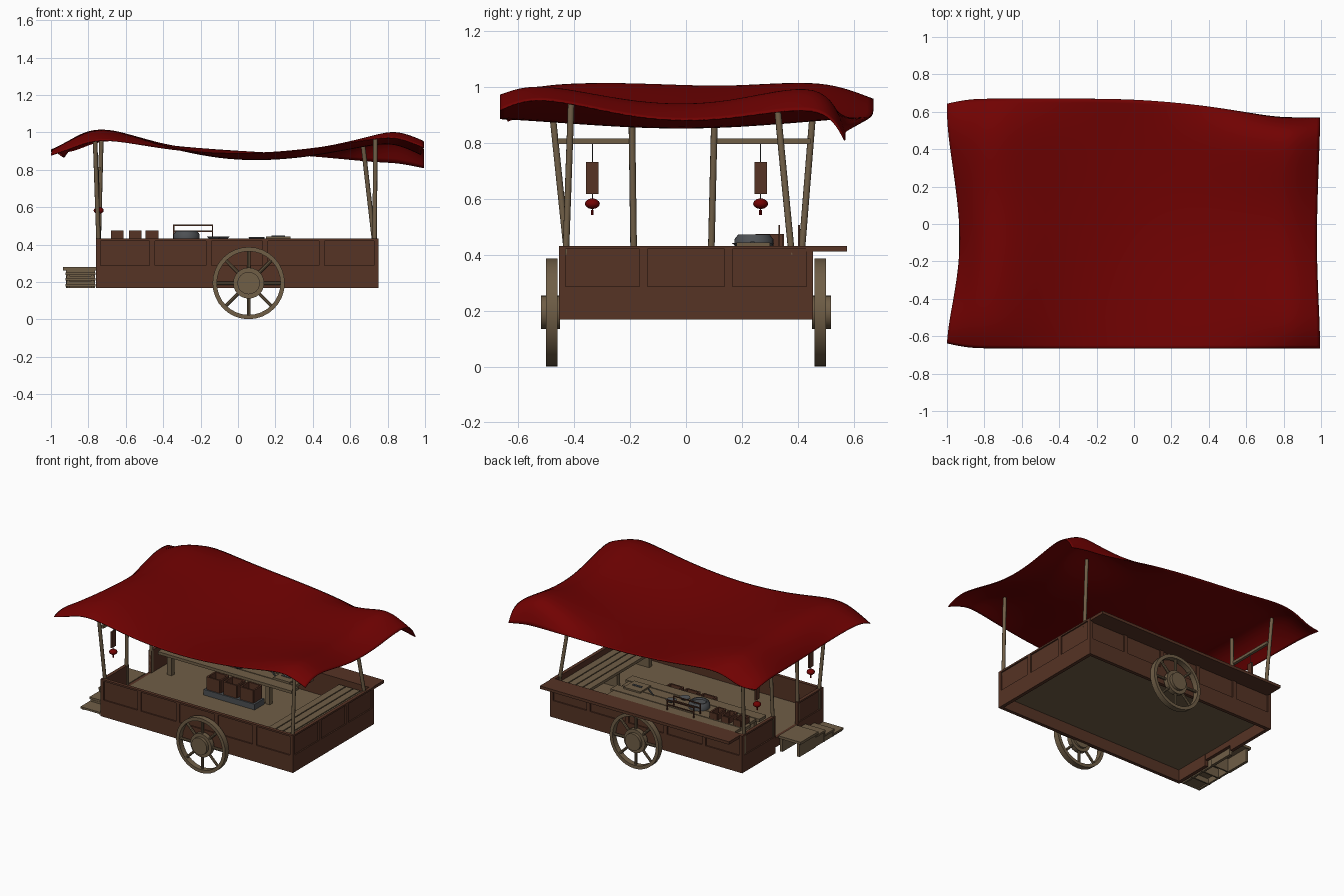
import bpy, bmesh, math
from mathutils import Vector, Matrix

if "Cube" in bpy.data.objects:
    bpy.data.objects.remove(bpy.data.objects["Cube"])


def material(name, r, g, b):
    m = bpy.data.materials.new(name)
    m.use_nodes = True
    m.diffuse_color = (r, g, b, 1)
    bsdf = next(n for n in m.node_tree.nodes if n.type == 'BSDF_PRINCIPLED')
    bsdf.inputs["Base Color"].default_value = (r, g, b, 1)
    return m


BROWN = material("dark brown wood", 0.092, 0.033, 0.018)
WOOD = material("pale worn wood", 0.16, 0.112, 0.062)
RED = material("red cloth", 0.165, 0.0005, 0.0005)
METAL = material("grey metal", 0.075, 0.081, 0.088)


def finish(name, bm, mat, smooth=False):
    me = bpy.data.meshes.new(name)
    bmesh.ops.recalc_face_normals(bm, faces=bm.faces)
    bm.to_mesh(me)
    bm.free()
    me.materials.append(mat)
    ob = bpy.data.objects.new(name, me)
    bpy.context.collection.objects.link(ob)
    if smooth:
        bpy.context.view_layer.objects.active = ob
        ob.select_set(True)
        bpy.ops.object.shade_smooth_by_angle(angle=math.radians(40))
        ob.select_set(False)
    return ob


def add_box(bm, x0, x1, y0, y1, z0, z1):
    mid = Vector((x0 + x1, y0 + y1, z0 + z1)) / 2
    size = Matrix.Diagonal((x1 - x0, y1 - y0, z1 - z0, 1))
    bmesh.ops.create_cube(bm, size=1, matrix=Matrix.Translation(mid) @ size)


def boxes(name, mat, *extents):
    bm = bmesh.new()
    for e in extents:
        add_box(bm, *e)
    return finish(name, bm, mat)


def add_rod(bm, a, b, r, sides=10):
    a, b = Vector(a), Vector(b)
    turn = (b - a).to_track_quat('Z', 'Y').to_matrix().to_4x4()
    bmesh.ops.create_cone(bm, cap_ends=True, segments=sides, radius1=r, radius2=r,
                          depth=(b - a).length, matrix=Matrix.Translation((a + b) / 2) @ turn)


def rod(name, mat, a, b, r, sides=10):
    bm = bmesh.new()
    add_rod(bm, a, b, r, sides)
    return finish(name, bm, mat, True)


def lathe(name, mat, profile, origin, sides=24):
    bm = bmesh.new()
    pts = [bm.verts.new((r, 0, z)) for r, z in profile]
    edges = [bm.edges.new(p) for p in zip(pts, pts[1:])]
    bmesh.ops.spin(bm, geom=pts + edges, axis=(0, 0, 1), cent=(0, 0, 0), steps=sides, angle=math.tau)
    bmesh.ops.remove_doubles(bm, verts=bm.verts, dist=1e-4)
    bmesh.ops.translate(bm, verts=bm.verts, vec=origin)
    return finish(name, bm, mat, True)


# Cart body: walls with shallow recessed panels between rails and stiles
BASE, TOP, LIP, DEEP = 0.168, 0.432, 0.009, 0.024


def panel_wall(name, start, end, out, panels):
    """Wall along local u, from start to end; out maps (u, depth) to x, y."""
    bm = bmesh.new()
    step = (end - start) / panels
    add_box(bm, start, end, LIP, DEEP, BASE, TOP)
    add_box(bm, start, end, 0, LIP, BASE, 0.287)
    add_box(bm, start, end, 0, LIP, 0.42, TOP)
    for i in range(panels + 1):
        u = start + i * step
        add_box(bm, max(start, u - 0.014), min(end, u + 0.014), 0, LIP, 0.287, 0.42)
    for v in bm.verts:
        v.co.x, v.co.y = out(v.co.x, v.co.y)
    return finish(name, bm, BROWN)


panel_wall("front_wall", -0.76, 0.75, lambda u, d: (u, d - 0.455), 5)
panel_wall("back_wall", -0.76, 0.75, lambda u, d: (u, 0.455 - d), 5)
panel_wall("left_end_wall", -0.455, 0.455, lambda u, d: (0.75 - d, u), 3)
panel_wall("entry_wall_front", -0.455, -0.17, lambda u, d: (d - 0.76, u), 1)
panel_wall("entry_wall_back", 0.08, 0.455, lambda u, d: (d - 0.76, u), 1)
boxes("entry_sill", BROWN, (-0.76, -0.738, -0.17, 0.08, 0.21, 0.275))
boxes("floor", WOOD, (-0.74, 0.73, -0.434, 0.434, 0.25, 0.275))
boxes("serving_counter", BROWN, (-0.74, 0.745, 0.43, 0.575, 0.412, 0.432))

# Entry platform with closed steps going down toward the front
boxes("entry_platform", WOOD, (-0.935, -0.76, -0.15, 0.05, 0.262, 0.28))
boxes("platform_supports", WOOD, (-0.92, -0.9, -0.14, 0.04, BASE, 0.262),
      (-0.785, -0.765, -0.14, 0.04, BASE, 0.262))
boxes("entry_steps", WOOD, *[(-0.922, -0.762, -0.25 - 0.1 * i, -0.14 - 0.1 * i,
                              0.237 - 0.03 * i, 0.25 - 0.03 * i) for i in range(3)])
boxes("step_risers", WOOD, *[(-0.918, -0.764, -0.145 - 0.1 * i, -0.135 - 0.1 * i, BASE, 0.263 - 0.03 * i)
                             for i in range(3)])
boxes("step_stringers", WOOD, *[(x, x + 0.014, -0.24 - 0.1 * i, -0.14 - 0.1 * i, BASE, 0.238 - 0.03 * i)
                                for x in (-0.915, -0.785) for i in range(3)])


# Wheels: rim, spokes and stepped hub
def wheel(name, side):
    cx, cz = 0.057, 0.194
    bm = bmesh.new()
    n = 32
    rings = []
    for r, y in ((0.193, 0.46), (0.193, 0.5), (0.17, 0.5), (0.17, 0.46)):
        rings.append([bm.verts.new((cx + r * math.cos(math.tau * i / n), side * y,
                                    cz + r * math.sin(math.tau * i / n))) for i in range(n)])
    for a, b in zip(rings, rings[1:] + rings[:1]):
        for i in range(n):
            j = (i + 1) % n
            bm.faces.new((a[i], a[j], b[j], b[i]))
    for i in range(8):
        t = math.tau * i / 8
        d = Vector((math.cos(t), 0, math.sin(t)))
        c = Vector((cx, side * 0.48, cz))
        add_rod(bm, c + d * 0.05, c + d * 0.178, 0.009, 8)
    for r, y0, y1 in ((0.083, 0.465, 0.497), (0.06, 0.45, 0.518)):
        add_rod(bm, (cx, side * y0, cz), (cx, side * y1, cz), r, 24)
    return finish(name, bm, WOOD, True)


wheel("front_wheel", -1)
wheel("back_wheel", 1)

# Canopy posts, base to top
posts = {
    "entry_post_front": ((-0.745, -0.425), (-0.765, -0.485, 0.975)),
    "entry_post_inner_front": ((-0.745, -0.187), (-0.73, -0.195, 0.98)),
    "entry_post_inner_back": ((-0.745, 0.09), (-0.73, 0.104, 0.98)),
    "entry_post_back": ((-0.745, 0.413), (-0.765, 0.46, 0.985)),
    "far_post_front": ((0.73, -0.43), (0.735, -0.41, 0.965)),
    "far_post_back": ((0.73, 0.378), (0.667, 0.325, 0.945)),
}
for name, ((x, y), top) in posts.items():
    rod(name, WOOD, (x, y, 0.4), top, 0.012)
    boxes(name + "_foot", WOOD, (x - 0.01, x + 0.01, y - 0.01, y + 0.01, 0.27, 0.432))

# Cross beams with a hanging board and small lantern on each
for tag, y0, y1, y in (("front", -0.46, -0.185, -0.335), ("back", 0.095, 0.445, 0.267)):
    x = -0.745
    boxes(tag + "_beam", WOOD, (x - 0.01, x + 0.01, y0, y1, 0.796, 0.816))
    rod(tag + "_hanging_cord", METAL, (x, y, 0.55), (x, y, 0.8), 0.002, 6)
    boxes(tag + "_hanging_board", BROWN, (x - 0.005, x + 0.005, y - 0.022, y + 0.022, 0.617, 0.732))
    lathe(tag + "_lantern", RED, [(0, 0.564), (0.012, 0.565), (0.024, 0.574), (0.027, 0.582),
                                  (0.024, 0.591), (0.012, 0.6), (0, 0.601)], (x, y, 0), 16)
    rod(tag + "_tassel", RED, (x, y, 0.542), (x, y, 0.56), 0.005, 8)

# Canopy: coarse sheet of hanging cloth, smoothed by subdivision
columns = (-1, -0.88, -0.73, -0.4, 0, 0.4, 0.73, 0.85, 0.995)
rows = (
    (-0.665, (0.88, 0.92, 0.98, 0.91, 0.88, 0.91, 0.97, 0.98, 0.92)),
    (-0.53, (0.93, 0.99, 1.04, 0.92, 0.87, 0.9, 1.0, 1.04, 0.98)),
    (-0.17, (0.86, 0.94, 1.06, 0.92, 0.84, 0.87, 0.94, 0.94, 0.88)),
    (0.15, (0.87, 0.94, 1.03, 0.92, 0.84, 0.87, 0.94, 0.94, 0.88)),
    (0.5, (0.92, 1.0, 1.06, 0.93, 0.87, 0.91, 1.02, 1.06, 0.95)),
    (0.67, (0.9, 0.89, 0.98, 0.93, 0.9, 0.88, 0.84, 0.84, 0.81)),
)
bm = bmesh.new()
grid = []
for y, heights in rows:
    line = []
    for x, z in zip(columns, heights):
        pull = 1 - min(1, abs(y + 0.07) / 0.5)
        px = x + (0.1 * pull if x < -0.9 else -0.025 * pull if x > 0.9 else 0)
        py = y - 0.1 * min(1, max(0, (x - 0.2) / 0.55)) if y > 0.6 else y
        if x < -0.9 and abs(y) > 0.6:
            py *= 0.96
        line.append(bm.verts.new((px, py, z)))
    grid.append(line)
for a, b in zip(grid, grid[1:]):
    for i in range(len(a) - 1):
        bm.faces.new((a[i], a[i + 1], b[i + 1], b[i]))
canopy = finish("canopy", bm, RED)
for p in canopy.data.polygons:
    p.use_smooth = True
sub = canopy.modifiers.new("smooth_cloth", 'SUBSURF')
sub.levels = sub.render_levels = 3
sub.boundary_smooth = 'PRESERVE_CORNERS'
thick = canopy.modifiers.new("cloth_thickness", 'SOLIDIFY')
thick.thickness = 0.005

# Work table of separate planks on legs, and a slatted bench
boxes("work_table", WOOD, *[(-0.7 + 0.02 * (i % 2), 0.35 - 0.03 * (i % 2), 0.1 + 0.085 * i, 0.178 + 0.085 * i,
                             0.41, 0.43) for i in range(4)])
boxes("table_legs", WOOD, *[(x, x + 0.035, y, y + 0.03, 0.27, 0.41)
                            for x in (-0.64, 0.13) for y in (0.12, 0.38)])
boxes("bench", WOOD, *[(0.5 + 0.057 * i, 0.55 + 0.057 * i, -0.42, 0.42, 0.375, 0.395) for i in range(4)])
boxes("bench_legs", WOOD, *[(0.52, 0.71, y, y + 0.03, 0.27, 0.375) for y in (-0.36, 0, 0.33)])


# Open crates on the table and in front of it
def crate(name, x, y, z, w, d, h):
    t = 0.006
    boxes(name, BROWN, (x - w, x + w, y - d, y + d, z, z + t),
          *[(x - w, x + w, y + s * d - t, y + s * d + t, z, z + h) for s in (-1, 1)],
          *[(x + s * w - t, x + s * w + t, y - d, y + d, z, z + h) for s in (-1, 1)])


for i, x in enumerate((-0.645, -0.55, -0.46)):
    crate(f"small_crate_{i}", x, 0.3, TOP, 0.028, 0.045, 0.043)
for i in range(3):
    crate(f"low_crate_{i}", -0.2 + 0.13 * i, 0.06, 0.315, 0.05, 0.045, 0.09)
boxes("low_hearth", METAL, (-0.27, 0.13, 0, 0.11, 0.275, 0.315))

# Slatted rack, upturned pot, dishes and cutting board
boxes("rack", BROWN, *[(x, x + 0.007, y, y + 0.007, TOP, 0.507) for x in (-0.347, -0.14) for y in (0.33, 0.4)],
      *[(-0.347, -0.133, y, y + 0.006, z, z + 0.007) for z in (0.468, 0.5) for y in (0.33, 0.401)])
lathe("pot", METAL, [(0, 0.43), (0.07, 0.43), (0.07, 0.455), (0.056, 0.473), (0.048, 0.473),
                     (0.044, 0.462), (0, 0.46)], (-0.275, 0.243, 0))
for i, x in enumerate((-0.13, -0.08)):
    lathe(f"dish_{i}", METAL, [(0, 0.43), (0.022, 0.43), (0.036, 0.442), (0.022, 0.436), (0, 0.436)],
          (x, 0.2 + 0.08 * i, 0))
boxes("cutting_board", WOOD, (0.15, 0.28, 0.18, 0.3, TOP, 0.443))
boxes("knife", METAL, (0.18, 0.25, 0.23, 0.245, 0.443, 0.448))
rod("ladle", METAL, (0.06, 0.28, 0.436), (0.14, 0.22, 0.436), 0.005, 8)
